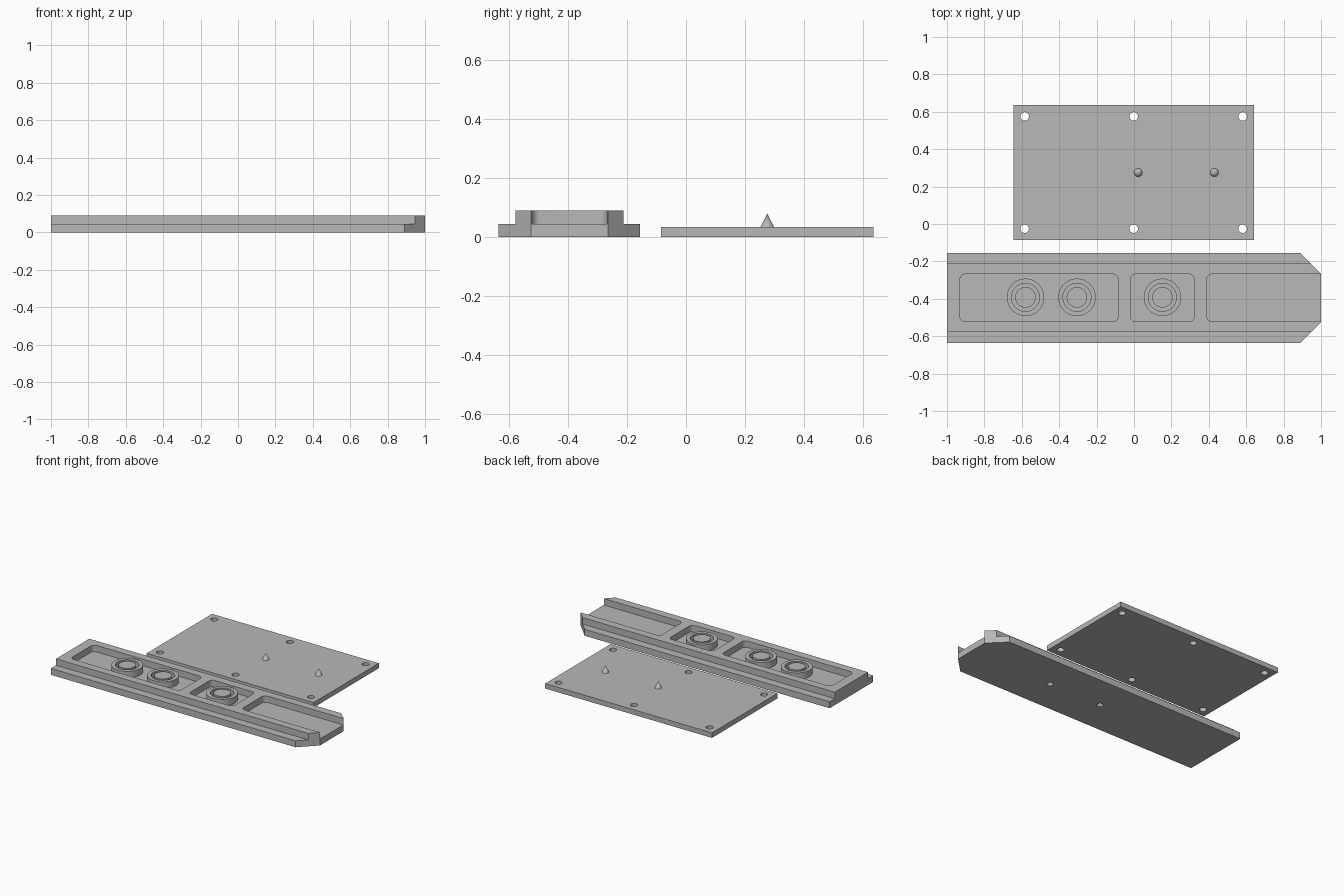
import bpy, bmesh, math

if "Cube" in bpy.data.objects:
    bpy.data.objects.remove(bpy.data.objects["Cube"])

grey = bpy.data.materials.new("plain grey")
grey.diffuse_color = (0.48, 0.48, 0.48, 1)
grey.use_nodes = True
grey.node_tree.nodes["Principled BSDF"].inputs["Base Color"].default_value = grey.diffuse_color


def add_object(name, bm):
    bmesh.ops.recalc_face_normals(bm, faces=bm.faces)
    mesh = bpy.data.meshes.new(name)
    bm.to_mesh(mesh)
    bm.free()
    mesh.materials.append(grey)
    obj = bpy.data.objects.new(name, mesh)
    bpy.context.collection.objects.link(obj)
    return obj


def prism(name, points, move):
    """Extrude a closed 3D outline along a vector."""
    bm = bmesh.new()
    face = bm.faces.new([bm.verts.new(p) for p in points])
    out = bmesh.ops.extrude_face_region(bm, geom=[face], use_keep_orig=True)
    verts = [v for v in out["geom"] if isinstance(v, bmesh.types.BMVert)]
    bmesh.ops.translate(bm, verts=verts, vec=move)
    return add_object(name, bm)


def lathe(name, profile, x, y, steps=48):
    """Spin a (radius, z) profile around the vertical axis at x, y."""
    bm = bmesh.new()
    vs = [bm.verts.new((r, 0, z)) for r, z in profile]
    edges = [bm.edges.new(pair) for pair in zip(vs, vs[1:])]
    bmesh.ops.spin(bm, geom=vs + edges, axis=(0, 0, 1), cent=(0, 0, 0),
                   angle=2 * math.pi, steps=steps)
    bmesh.ops.remove_doubles(bm, verts=bm.verts, dist=1e-5)
    bmesh.ops.translate(bm, verts=bm.verts, vec=(x, y, 0))
    return add_object(name, bm)


def rounded_rect(x0, x1, y0, y1, z, r, n=6):
    pts = []
    corners = [(x1 - r, y1 - r), (x0 + r, y1 - r), (x0 + r, y0 + r), (x1 - r, y0 + r)]
    for q, (cx, cy) in enumerate(corners):
        for i in range(n + 1):
            a = math.pi / 2 * (q + i / n)
            pts.append((cx + r * math.cos(a), cy + r * math.sin(a), z))
    return pts


def cut(obj, cutter):
    mod = obj.modifiers.new("cut", "BOOLEAN")
    mod.operation, mod.solver, mod.object = "DIFFERENCE", "EXACT", cutter
    bpy.context.view_layer.objects.active = obj
    bpy.ops.object.modifier_apply(modifier=mod.name)
    bpy.data.objects.remove(cutter)


def smooth(obj):
    bpy.ops.object.select_all(action="DESELECT")
    obj.select_set(True)
    bpy.context.view_layer.objects.active = obj
    bpy.ops.object.shade_smooth_by_angle(angle=math.radians(30))


# Stepped rail
MID, STEP, TOP = -0.395, 0.045, 0.09
half = [(0.24, 0), (0.24, STEP), (0.183, STEP), (0.183, TOP)]
section = half + [(-y, z) for y, z in reversed(half)]
rail = prism("rail", [(-1, MID + y, z) for y, z in section], (2, 0, 0))

# Chamfered nose corners
for s in (-1, 1):
    tri = [(0.79, MID + s * 0.34), (1.1, MID + s * 0.34), (1.1, MID + s * 0.03)]
    cut(rail, prism("nose_cutter", [(x, y, -0.1) for x, y in tri], (0, 0, 0.3)))

# Pockets, the last one open at the nose
for x0, x1 in ((-0.93, -0.085), (-0.018, 0.322), (0.39, 1.1)):
    outline = rounded_rect(x0, x1, MID - 0.127, MID + 0.127, STEP, 0.028)
    cut(rail, prism("pocket_cutter", outline, (0, 0, 0.2)))

# Blind locating sockets under the rail
for x in (-0.052, 0.356):
    cut(rail, lathe("socket_cutter", [(0, -0.02), (0.0225, -0.02), (0.0225, 0),
                                      (0, 0.047)], x, MID, 24))
smooth(rail)

# Grooved round bosses
for i, x in enumerate((-0.58, -0.305, 0.152)):
    smooth(lathe(f"boss_{i + 1}", [(0.1, STEP), (0.1, TOP), (0.075, TOP), (0.075, STEP + 0.002),
                                   (0.055, STEP + 0.002), (0.055, TOP), (0, TOP)], x, MID + 0.003))

# Cover plate with six screw holes
THICK = 0.035
plate = prism("cover_plate", [(-0.645, -0.085, 0), (0.642, -0.085, 0),
                              (0.642, 0.635, 0), (-0.645, 0.635, 0)], (0, 0, THICK))
for x in (-0.585, -0.002, 0.581):
    for y in (-0.025, 0.575):
        cut(plate, lathe("hole_cutter", [(0, -0.1), (0.023, -0.1), (0.023, 0.1), (0, 0.1)],
                         x, y, 24))
smooth(plate)

# Pointed locating pins
for i, x in enumerate((0.022, 0.43)):
    smooth(lathe(f"locating_pin_{i + 1}", [(0.0225, THICK), (0, 0.08)], x, 0.275, 24))
